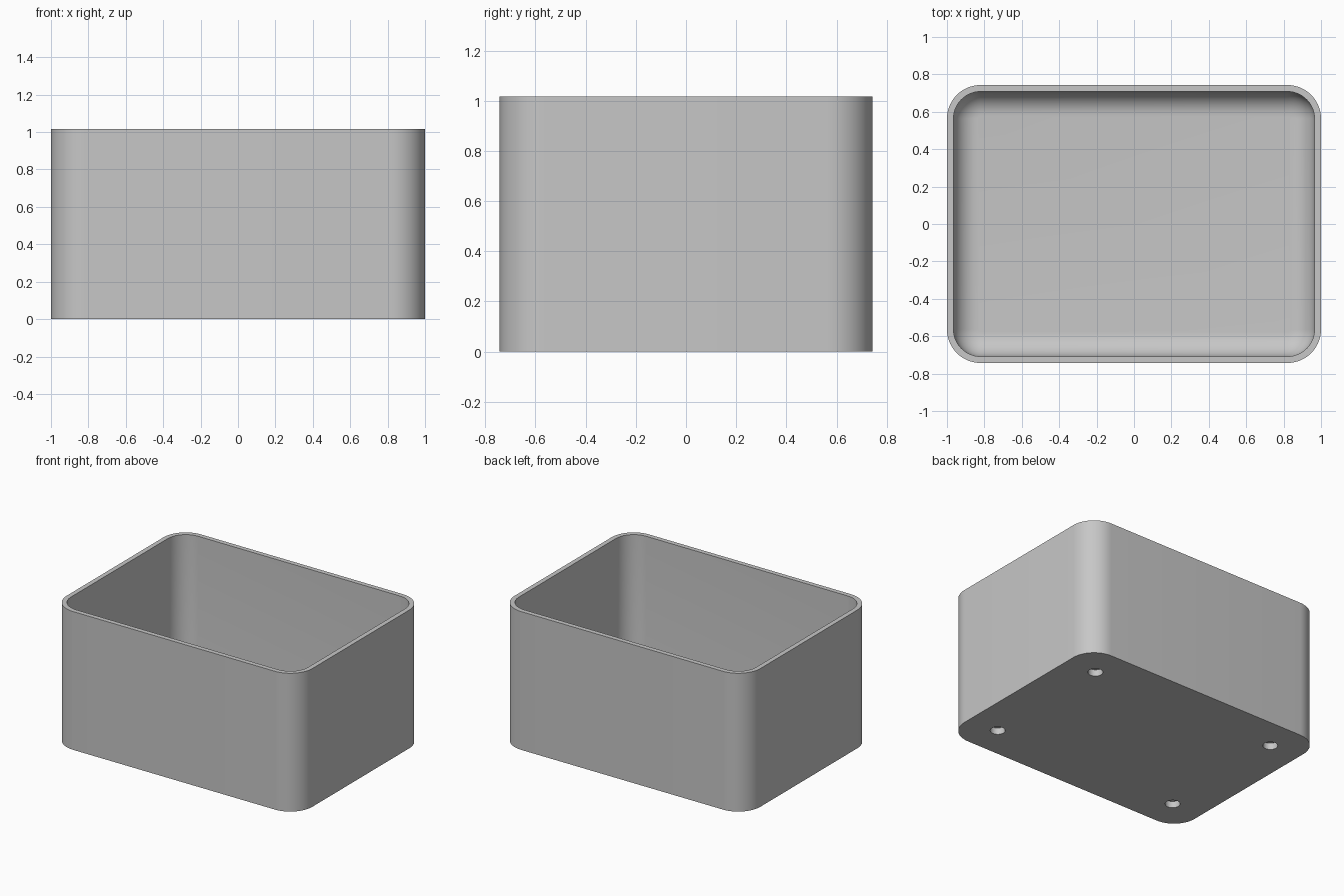
import bpy, bmesh, math

if "Cube" in bpy.data.objects:
    bpy.data.objects.remove(bpy.data.objects["Cube"])

# Overall dimensions
HX, HY, H = 1.0, 0.743, 1.017      # half width, half depth, height
R, WALL, FLOOR = 0.18, 0.035, 0.07  # corner radius, wall and floor thickness
FILLET = 0.13                      # rounding between floor and inner walls
HOLE_X, HOLE_Y, HOLE_R, HOLE_D = 0.76, 0.506, 0.05, 0.048
SEG = 14                           # segments per corner

grey = bpy.data.materials.new("light_grey")
grey.diffuse_color = (0.57, 0.57, 0.57, 1)
grey.use_nodes = True
grey.node_tree.nodes["Principled BSDF"].inputs["Base Color"].default_value = grey.diffuse_color


def ring(bm, inset, z):
    """Rounded rectangle of vertices, inset from the outer wall."""
    r = R - inset
    verts = []
    for q, (sx, sy) in enumerate([(1, 1), (-1, 1), (-1, -1), (1, -1)]):
        for i in range(SEG + 1):
            a = math.pi / 2 * (q + i / SEG)
            verts.append(bm.verts.new((sx * (HX - R) + r * math.cos(a),
                                       sy * (HY - R) + r * math.sin(a), z)))
    return verts


# Tub: one profile running up the outside, over the rim and down to the floor
profile = [(0, 0), (0, H), (WALL, H)]
for i in range(11):
    a = math.pi / 2 * i / 10
    profile.append((WALL + FILLET * (1 - math.cos(a)),
                    FLOOR + FILLET * (1 - math.sin(a))))

bm = bmesh.new()
rings = [ring(bm, inset, z) for inset, z in profile]
for lo, hi in zip(rings, rings[1:]):
    n = len(lo)
    for i in range(n):
        j = (i + 1) % n
        bm.faces.new((lo[i], lo[j], hi[j], hi[i]))
bm.faces.new(rings[0][::-1])   # underside
bm.faces.new(rings[-1])        # inner floor
bmesh.ops.recalc_face_normals(bm, faces=bm.faces)
mesh = bpy.data.meshes.new("open_box")
bm.to_mesh(mesh)
bm.free()
box = bpy.data.objects.new("open_box", mesh)
bpy.context.collection.objects.link(box)
mesh.materials.append(grey)

# Four blind round holes in the underside
cutters = []
for sx in (-1, 1):
    for sy in (-1, 1):
        bpy.ops.mesh.primitive_cylinder_add(
            vertices=32, radius=HOLE_R, depth=2 * HOLE_D,
            location=(sx * HOLE_X, sy * HOLE_Y, 0))
        cutter = bpy.context.object
        cutter.name = "hole_cutter"
        cutter.hide_render = True
        cutter.data.materials.append(grey)
        cutters.append(cutter)

bpy.ops.object.select_all(action='DESELECT')
box.select_set(True)
bpy.context.view_layer.objects.active = box
for cutter in cutters:
    mod = box.modifiers.new("hole", 'BOOLEAN')
    mod.operation = 'DIFFERENCE'
    mod.solver = 'EXACT'
    mod.object = cutter
    bpy.ops.object.modifier_apply(modifier=mod.name)
for cutter in cutters:
    bpy.data.objects.remove(cutter, do_unlink=True)

# Smooth corners and fillet, crisp rim and hole edges
bpy.ops.object.shade_smooth_by_angle(angle=math.radians(30))
